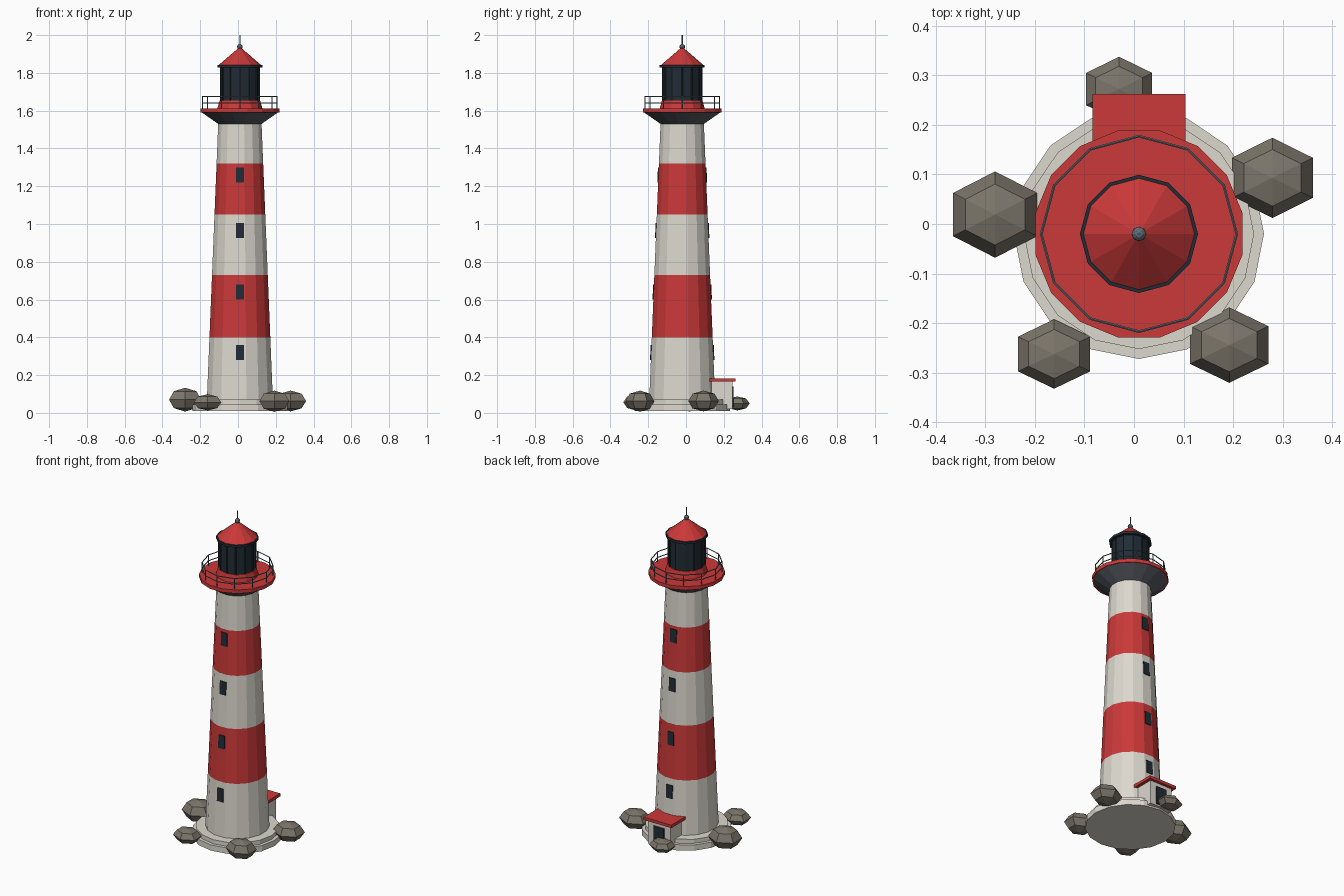
import bpy, bmesh
from math import pi, sin, cos
from mathutils import Matrix, Vector

cube = bpy.data.objects.get("Cube")
if cube:
    bpy.data.objects.remove(cube)

CX, CY = 0.01, -0.02


def material(name, rgb):
    m = bpy.data.materials.new(name)
    m.use_nodes = True
    m.diffuse_color = (*rgb, 1)
    bsdf = m.node_tree.nodes["Principled BSDF"]
    bsdf.inputs["Base Color"].default_value = (*rgb, 1)
    bsdf.inputs["Roughness"].default_value = 0.8
    return m


WHITE = material("off_white", (0.72, 0.69, 0.62))
RED = material("red", (0.6, 0.04, 0.04))
DARK = material("dark_glass", (0.015, 0.025, 0.035))
METAL = material("dark_metal", (0.09, 0.10, 0.12))
RAIL = material("rail_steel", (0.12, 0.16, 0.19))
ROCK = material("rock", (0.2, 0.18, 0.145))


def finish(name, bm, *mats):
    bmesh.ops.recalc_face_normals(bm, faces=bm.faces)
    me = bpy.data.meshes.new(name)
    bm.to_mesh(me)
    bm.free()
    for m in mats:
        me.materials.append(m)
    ob = bpy.data.objects.new(name, me)
    bpy.context.collection.objects.link(ob)
    return ob


def lathe(name, profile, sides, mats, flat_front=False, rule=None):
    """Stack of polygon rings through (radius, height) points, capped at both ends."""
    bm = bmesh.new()
    turn = pi / sides if flat_front else 0
    rings = []
    for r, z in profile:
        angles = [turn + 2 * pi * i / sides for i in range(sides)]
        rings.append([bm.verts.new((CX + r * cos(a), CY + r * sin(a), z)) for a in angles])
    for k, (a, b) in enumerate(zip(rings, rings[1:])):
        for i in range(sides):
            j = (i + 1) % sides
            f = bm.faces.new((a[i], a[j], b[j], b[i]))
            f.material_index = rule(k) if rule else 0
    bm.faces.new(rings[0])
    bm.faces.new(rings[-1])
    return finish(name, bm, *mats)


def box(name, lo, hi, mat):
    bm = bmesh.new()
    lo, hi = Vector(lo), Vector(hi)
    size = Matrix.Diagonal((*(hi - lo), 1))
    bmesh.ops.create_cube(bm, size=1, matrix=Matrix.Translation((lo + hi) / 2) @ size)
    return finish(name, bm, mat)


def rod(bm, a, b, r):
    a, b = Vector(a), Vector(b)
    d = b - a
    m = Matrix.Translation((a + b) / 2) @ d.to_track_quat('Z', 'Y').to_matrix().to_4x4()
    bmesh.ops.create_cone(bm, cap_ends=True, segments=6, radius1=r, radius2=r,
                          depth=d.length, matrix=m)


def around(r, z, i, n=12):
    a = 2 * pi * i / n
    return (CX + r * cos(a), CY + r * sin(a), z)


# Stepped foundation
lathe("foundation", [(0.252, 0.01), (0.252, 0.045), (0.232, 0.045), (0.232, 0.07)], 16, [WHITE])

# Striped tapering tower
BOTTOM, TOP, R0, R1 = 0.07, 1.53, 0.178, 0.117


def tower_radius(z):
    return R0 + (R1 - R0) * (z - BOTTOM) / (TOP - BOTTOM)


levels = [BOTTOM, 0.40, 0.73, 1.05, 1.32, TOP]
lathe("tower", [(tower_radius(z), z) for z in levels], 16, [WHITE, RED], True, lambda k: k % 2)

# Windows, front and back, as thin plates lying on the sloped wall
for side, label in ((-1, "front"), (1, "back")):
    for n, z in enumerate((0.32, 0.64, 0.965, 1.26)):
        bm = bmesh.new()
        bmesh.ops.create_cube(bm, size=1, matrix=Matrix.Diagonal((0.042, 0.009, 0.08, 1)))
        for v in bm.verts:
            v.co.z += z
            v.co.x += CX
            v.co.y = CY + side * (tower_radius(v.co.z) * cos(pi / 16) + v.co.y)
        finish(f"{label}_window_{n + 1}", bm, DARK)

# Gallery: flared support and deck
lathe("gallery_support", [(0.117, 1.53), (0.205, 1.59)], 16, [METAL], True)
lathe("gallery_deck", [(0.213, 1.59), (0.213, 1.612)], 16, [RED], True)

# Railing
bm = bmesh.new()
for i in range(12):
    rod(bm, around(0.197, 1.61, i), around(0.197, 1.675, i), 0.003)
    for z in (1.64, 1.675):
        rod(bm, around(0.197, z, i), around(0.197, z, i + 1), 0.003)
finish("gallery_railing", bm, RAIL)

# Lantern room with glazing bars
lathe("lantern_base", [(0.119, 1.612), (0.107, 1.655)], 12, [RED])
lathe("lantern_glass", [(0.102, 1.655), (0.102, 1.832)], 12, [DARK])
bm = bmesh.new()
for i in range(12):
    rod(bm, around(0.103, 1.655, i), around(0.103, 1.832, i), 0.004)
finish("lantern_bars", bm, DARK)

# Roof and finial
lathe("roof_rim", [(0.119, 1.828), (0.119, 1.842)], 12, [DARK])
lathe("roof", [(0.112, 1.842), (0.012, 1.928)], 12, [RED])
bm = bmesh.new()
bmesh.ops.create_uvsphere(bm, u_segments=8, v_segments=6, radius=0.015,
                          matrix=Matrix.Translation((CX, CY, 1.938)))
rod(bm, (CX, CY, 1.94), (CX, CY, 2.0), 0.003)
finish("finial", bm, RAIL)

# Entrance hut at the back
box("hut_walls", (CX - 0.075, 0.08, 0.02), (CX + 0.075, 0.245, 0.165), WHITE)
box("hut_roof", (CX - 0.094, 0.08, 0.165), (CX + 0.094, 0.262, 0.183), RED)
box("hut_door", (CX - 0.035, 0.244, 0.03), (CX + 0.035, 0.252, 0.14), DARK)

# Rocks around the foot: centre x, y, z, then radii
rocks = [
    (-0.03, 0.272, 0.05, 0.077, 0.065, 0.037),
    (0.279, 0.093, 0.063, 0.094, 0.081, 0.055),
    (-0.28, 0.019, 0.07, 0.098, 0.087, 0.063),
    (-0.161, -0.262, 0.056, 0.084, 0.070, 0.043),
    (0.192, -0.244, 0.062, 0.091, 0.076, 0.056),
]
for n, (x, y, z, rx, ry, rz) in enumerate(rocks):
    bm = bmesh.new()
    m = Matrix.Translation((x, y, z)) @ Matrix.Diagonal((rx, ry, rz, 1))
    bmesh.ops.create_uvsphere(bm, u_segments=6, v_segments=4, radius=1, matrix=m)
    finish(f"rock_{n + 1}", bm, ROCK)
